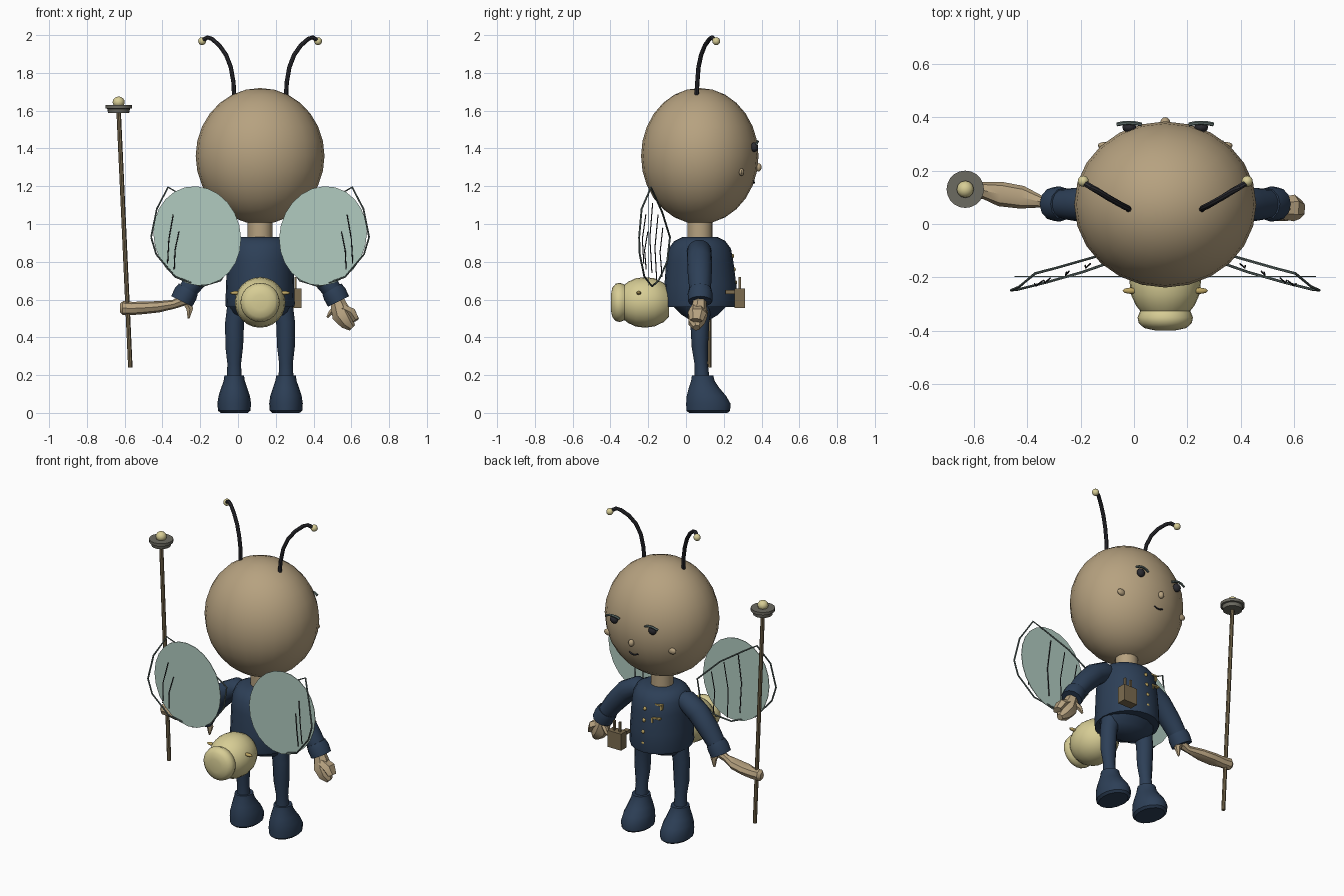
import bpy, bmesh, math
from mathutils import Vector, Matrix

CX, CY = 0.117, 0.073      # body axis


def material(name, col):
    m = bpy.data.materials.new(name)
    m.diffuse_color = (*col, 1)
    return m


SKIN = material("tan_skin", (0.47, 0.36, 0.215))
NAVY = material("navy_cloth", (0.026, 0.05, 0.095))
YELLOW = material("pale_yellow", (0.68, 0.61, 0.30))
MINT = material("mint_membrane", (0.44, 0.60, 0.53))
FRAME = material("grey_teal", (0.12, 0.165, 0.155))
GREY = material("warm_grey", (0.15, 0.145, 0.12))
DARK = material("charcoal", (0.024, 0.024, 0.03))
BROWN = material("brown_wood", (0.20, 0.15, 0.08))
GOLD = material("gold", (0.50, 0.37, 0.12))


def finish(bm, name, mat):
    bmesh.ops.recalc_face_normals(bm, faces=bm.faces)
    me = bpy.data.meshes.new(name)
    bm.to_mesh(me)
    bm.free()
    me.materials.append(mat)
    ob = bpy.data.objects.new(name, me)
    bpy.context.collection.objects.link(ob)
    return ob


def loft(name, secs, mat, n=16, ref=(1, 0, 0), axis=None):
    """Skin elliptical sections (x, y, z, radius along ref, other radius)."""
    bm = bmesh.new()
    rings = []
    P = [Vector(s[:3]) for s in secs]
    for i, s in enumerate(secs):
        t = Vector(axis) if axis else P[min(i + 1, len(P) - 1)] - P[max(i - 1, 0)]
        t.normalize()
        u = Vector(ref) - t * t.dot(Vector(ref))
        u.normalize()
        v = t.cross(u)
        rings.append([bm.verts.new(P[i] + u * s[3] * math.cos(2 * math.pi * k / n)
                                   + v * s[4] * math.sin(2 * math.pi * k / n)) for k in range(n)])
    for a, b in zip(rings, rings[1:]):
        for k in range(n):
            bm.faces.new((a[k], a[(k + 1) % n], b[(k + 1) % n], b[k]))
    bm.faces.new(rings[0])
    bm.faces.new(rings[-1])
    return finish(bm, name, mat)


def ball(name, loc, r, mat, seg=12, rings=8):
    bm = bmesh.new()
    bmesh.ops.create_uvsphere(bm, u_segments=seg, v_segments=rings, radius=1)
    bmesh.ops.transform(bm, matrix=Matrix.Translation(loc) @ Matrix.Diagonal((*r, 1)), verts=bm.verts)
    return finish(bm, name, mat)


def box(name, loc, size, mat):
    bm = bmesh.new()
    bmesh.ops.create_cube(bm, size=1)
    bmesh.ops.transform(bm, matrix=Matrix.Translation(loc) @ Matrix.Diagonal((*size, 1)), verts=bm.verts)
    return finish(bm, name, mat)


def wire(name, pts, r, mat, n=6, closed=False):
    if closed:
        pts = pts + pts[:1]
    return loft(name, [(*p, r, r) for p in pts], mat, n, ref=(0.13, 1, 0.21))


def head_y(x, z):
    return CY + 0.31 * math.sqrt(1 - ((x - CX) / 0.34) ** 2 - ((z - 1.36) / 0.36) ** 2)


# Head and neck
ball("head", (CX, CY, 1.36), (0.341, 0.311, 0.36), SKIN, 24, 14)
loft("neck", [(CX, CY, 0.90, 0.066, 0.066), (CX, CY, 1.04, 0.066, 0.066)], SKIN)

# Jacket with hem and collar seam, then the pelvis
loft("jacket", [(CX, CY + dy, z, a, b) for z, a, b, dy in (
    (0.56, 0.180, 0.190, 0.003), (0.575, 0.184, 0.194, 0.003), (0.68, 0.180, 0.190, 0.003),
    (0.80, 0.176, 0.178, 0), (0.87, 0.170, 0.165, 0), (0.91, 0.150, 0.135, 0),
    (0.93, 0.110, 0.095, 0))], NAVY, 20, axis=(0, 0, 1))
loft("pelvis", [(CX, CY, z, a, b) for z, a, b in (
    (0.49, 0.06, 0.05), (0.52, 0.155, 0.10), (0.58, 0.175, 0.16))], NAVY, 14, axis=(0, 0, 1))

# Buttons down the jacket front
for z in (0.83, 0.76, 0.69, 0.62):
    ball("button", (CX, CY + 0.188 - 0.12 * max(0, z - 0.70), z), (0.012, 0.010, 0.012), GOLD, 8, 6)

# Chest badge and pocket trim
for name, x, y, z, size in (("badge_bar", 0.04, 0.217, 0.865, (0.05, 0.022, 0.009)),
                            ("badge_drop", 0.02, 0.212, 0.85, (0.012, 0.022, 0.03)),
                            ("pocket_trim", 0.04, 0.236, 0.785, (0.05, 0.02, 0.009)),
                            ("pocket_side", 0.065, 0.241, 0.77, (0.009, 0.02, 0.03))):
    box(name, (x, y, z), size, GOLD)

# Paired parts, offset sideways from the body axis
for s in (-1, 1):
    def px(dx):
        return CX + s * dx

    loft("leg", [(px(0.12), 0.075, 0.56, 0.055, 0.06), (px(0.135), 0.073, 0.48, 0.050, 0.05),
                 (px(0.137), 0.073, 0.35, 0.047, 0.043), (px(0.137), 0.08, 0.26, 0.036, 0.035),
                 (px(0.137), 0.085, 0.18, 0.040, 0.04)], NAVY, 12, axis=(0, 0, 1))
    loft("boot", [(px(0.137), cy, z, a, b) for z, cy, a, b in (
        (0, 0.118, 0.072, 0.102), (0.012, 0.118, 0.086, 0.116), (0.05, 0.118, 0.089, 0.117),
        (0.09, 0.108, 0.083, 0.104), (0.13, 0.096, 0.070, 0.082), (0.17, 0.089, 0.056, 0.062),
        (0.197, 0.088, 0.052, 0.057))], NAVY, 16, axis=(0, 0, 1))
    loft("sleeve", [(px(0.10), 0.07, 0.86, 0.05, 0.04), (px(0.17), 0.07, 0.86, 0.064, 0.06),
                    (px(0.25), 0.072, 0.81, 0.066, 0.066), (px(0.33), 0.073, 0.72, 0.063, 0.06),
                    (px(0.385), 0.075, 0.645, 0.056, 0.052)], NAVY, 14, ref=(0, 1, 0))
    loft("cuff", [(px(0.38), 0.075, 0.655, 0.060, 0.058), (px(0.395), 0.075, 0.63, 0.066, 0.064),
                  (px(0.415), 0.075, 0.59, 0.064, 0.062)], NAVY, 12, ref=(0, 1, 0))

    # Antenna
    path = [(0.137, 0.055, 1.67), (0.141, 0.06, 1.75), (0.155, 0.066, 1.83), (0.18, 0.08, 1.895),
            (0.215, 0.10, 1.945), (0.255, 0.125, 1.98), (0.278, 0.138, 1.988), (0.305, 0.155, 1.972)]
    wire("antenna", [(px(a), b, c) for a, b, c in path], 0.0115, DARK, 8)
    ball("antenna_tip", (px(0.307), 0.16, 1.968), (0.021,) * 3, YELLOW)

    # Eye, heavy eyelid and cheek
    ey = head_y(px(0.135), 1.41)
    ball("eye", (px(0.135), ey + 0.008, 1.407), (0.026, 0.02, 0.026), DARK)
    wire("eyelid", [(px(0.135 + d), ey + 0.025 - 3 * d * d, 1.437 - 6 * d * d)
                    for d in (-0.045, -0.022, 0, 0.022, 0.045)], 0.0075, FRAME)
    ball("cheek", (px(0.225), head_y(px(0.225), 1.275), 1.275), (0.028, 0.014, 0.02), SKIN)

    # Wing membrane, outline and veins
    bm = bmesh.new()
    bmesh.ops.create_cone(bm, cap_ends=True, segments=24, radius1=1, radius2=1, depth=0.004)
    bmesh.ops.transform(bm, matrix=Matrix.Translation((px(0.333), -0.197, 0.937))
                        @ Matrix.Rotation(s * math.radians(14), 4, 'Y')
                        @ Matrix.Diagonal((0.23, 1, 0.265, 1))
                        @ Matrix.Rotation(math.pi / 2, 4, 'X'), verts=bm.verts)
    finish(bm, "wing_membrane", MINT)
    rim = [(0.577, -0.248, 0.93), (0.547, -0.235, 1.08), (0.487, -0.185, 1.195), (0.41, -0.165, 1.15),
           (0.27, -0.125, 1.06), (0.137, -0.085, 0.93), (0.147, -0.10, 0.80), (0.21, -0.145, 0.70),
           (0.31, -0.18, 0.67), (0.45, -0.22, 0.72), (0.55, -0.245, 0.84)]
    wire("wing_rim", [(px(a), b, c) for a, b, c in rim], 0.005, FRAME, 6, True)
    for x0, z0, x1, z1 in ((0.46, 1.05, 0.49, 0.79), (0.43, 0.96, 0.455, 0.76), (0.36, 1.11, 0.37, 0.74),
                           (0.28, 1.05, 0.30, 0.70), (0.21, 0.98, 0.22, 0.72)):
        wire("wing_vein", [(px(x), -0.255 + 0.36 * (0.577 - x) - b, z) for x, z, b in (
            (x0, z0, 0), ((x0 + x1) / 2 + 0.008, (z0 + z1) / 2, 0.01), (x1, z1, 0))], 0.003, DARK, 5)

# Nose and mouth
ball("nose", (CX, 0.383, 1.30), (0.018, 0.017, 0.022), SKIN)
wire("mouth", [(CX + d, head_y(CX + d, 1.22) + 0.001, 1.217 + 12 * d * d)
               for d in (-0.03, -0.015, 0, 0.015, 0.03)], 0.005, DARK)

# Abdomen with end cap
loft("abdomen", [(CX, y, 0.585, r, r) for y, r in (
    (-0.09, 0.075), (-0.12, 0.105), (-0.165, 0.127), (-0.215, 0.134), (-0.265, 0.128),
    (-0.305, 0.110), (-0.325, 0.094), (-0.335, 0.098), (-0.35, 0.104), (-0.372, 0.099),
    (-0.39, 0.078), (-0.398, 0.04))], YELLOW, 24, axis=(0, 1, 0))
for dx in (-0.13, 0.13):
    ball("abdomen_knob", (CX + dx, -0.25, 0.635), (0.03, 0.012, 0.01), GOLD, 8, 6)

# Open hand at the right side
loft("hand", [(0.52, 0.072, 0.61, 0.035, 0.035), (0.535, 0.07, 0.565, 0.04, 0.045),
              (0.55, 0.06, 0.52, 0.055, 0.055), (0.58, 0.055, 0.475, 0.045, 0.04),
              (0.605, 0.055, 0.45, 0.02, 0.02)], SKIN, 7, ref=(0, 1, 0))
loft("fingers", [(0.55, 0.06, 0.555, 0.04, 0.025), (0.60, 0.06, 0.53, 0.05, 0.03),
                 (0.625, 0.055, 0.49, 0.035, 0.02)], SKIN, 6, ref=(0, 1, 0))
loft("thumb", [(0.52, 0.085, 0.56, 0.02, 0.018), (0.49, 0.10, 0.53, 0.018, 0.014),
               (0.472, 0.10, 0.505, 0.007, 0.006)], SKIN, 6, ref=(0, 1, 0))

# Stretched hand gripping the staff
loft("staff_hand", [(-0.28, 0.075, 0.60, 0.035, 0.03), (-0.34, 0.082, 0.575, 0.02, 0.024),
                    (-0.42, 0.10, 0.562, 0.043, 0.03), (-0.50, 0.112, 0.556, 0.046, 0.033),
                    (-0.56, 0.125, 0.553, 0.032, 0.035), (-0.61, 0.128, 0.555, 0.033, 0.037),
                    (-0.625, 0.128, 0.555, 0.018, 0.022)], SKIN, 8, ref=(0, 1, 0))
loft("staff_thumb", [(-0.28, 0.08, 0.60, 0.02, 0.024), (-0.255, 0.085, 0.55, 0.018, 0.02),
                     (-0.262, 0.088, 0.50, 0.006, 0.006)], SKIN, 6, ref=(0, 1, 0))

# Staff with lamp cap
wire("staff", [(-0.57, 0.122, 0.24), (-0.632, 0.13, 1.60)], 0.012, BROWN, 8)
loft("staff_cap", [(-0.632, 0.13, z, r, r) for z, r in (
    (1.588, 0.056), (1.61, 0.060), (1.612, 0.070), (1.63, 0.070))], GREY, 20, axis=(0, 0, 1))
ball("staff_knob", (-0.632, 0.13, 1.645), (0.032, 0.032, 0.03), YELLOW)

# Hip box with two posts
box("hip_box", (0.287, 0.284, 0.607), (0.096, 0.056, 0.105), BROWN)
for x in (0.265, 0.305):
    box("hip_box_post", (x, 0.284, 0.685), (0.012, 0.014, 0.07), BROWN)
box("hip_strap", (0.26, 0.24, 0.64), (0.03, 0.06, 0.02), BROWN)

# Smooth shading with sharp edges kept
for ob in bpy.data.objects:
    ob.select_set(True)
    bpy.context.view_layer.objects.active = ob
bpy.ops.object.shade_smooth_by_angle(angle=math.radians(38))
